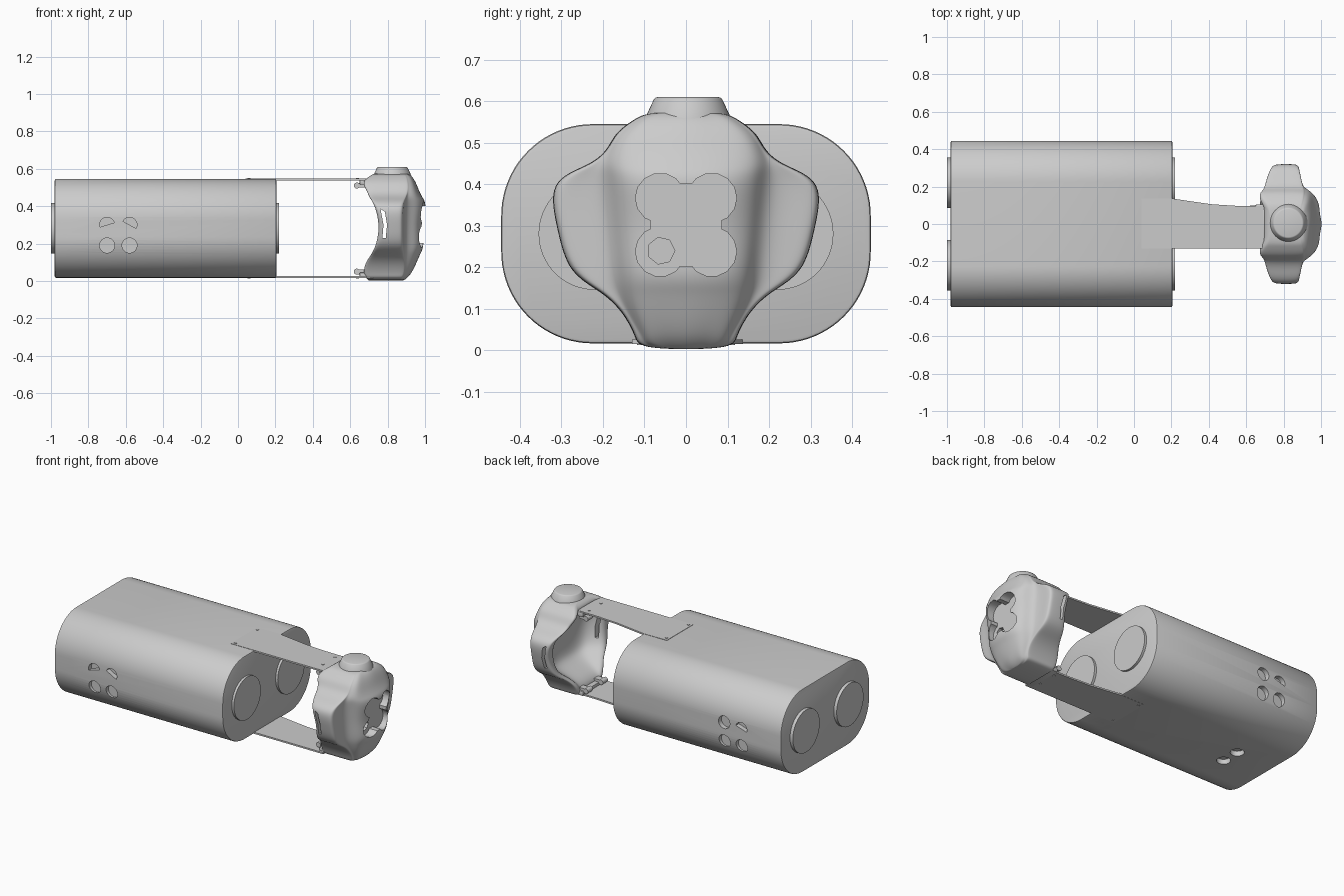
import bpy, bmesh, math
from mathutils import Matrix, Vector

cube = bpy.data.objects.get("Cube")
if cube:
    bpy.data.objects.remove(cube, do_unlink=True)

grey = bpy.data.materials.new("plain_grey")
grey.use_nodes = True
grey.diffuse_color = (0.6, 0.6, 0.6, 1)
grey.node_tree.nodes["Principled BSDF"].inputs["Base Color"].default_value = (0.6, 0.6, 0.6, 1)


def make(name, bm):
    bmesh.ops.recalc_face_normals(bm, faces=bm.faces)
    me = bpy.data.meshes.new(name)
    bm.to_mesh(me)
    bm.free()
    me.materials.append(grey)
    ob = bpy.data.objects.new(name, me)
    bpy.context.collection.objects.link(ob)
    return ob


def prism(name, pts, vec):
    """Extrude a planar outline along a vector."""
    bm = bmesh.new()
    f = bm.faces.new([bm.verts.new(p) for p in pts])
    r = bmesh.ops.extrude_face_region(bm, geom=[f])
    bmesh.ops.translate(bm, vec=vec, verts=[v for v in r["geom"] if isinstance(v, bmesh.types.BMVert)])
    return make(name, bm)


def cylinder(name, loc, axis, r1, depth, r2=None, segs=40):
    bm = bmesh.new()
    rot = Vector((0, 0, 1)).rotation_difference(Vector(axis)).to_matrix().to_4x4()
    bmesh.ops.create_cone(bm, cap_ends=True, segments=segs, radius1=r1, radius2=r1 if r2 is None else r2,
                          depth=depth, matrix=Matrix.Translation(loc) @ rot)
    return make(name, bm)


def box(name, loc, size):
    bm = bmesh.new()
    bmesh.ops.create_cube(bm, size=1, matrix=Matrix.Translation(loc) @ Matrix.Diagonal((*size, 1)))
    return make(name, bm)


def select(ob):
    bpy.ops.object.select_all(action="DESELECT")
    ob.select_set(True)
    bpy.context.view_layer.objects.active = ob


def apply_mod(ob, kind, **props):
    m = ob.modifiers.new(kind, kind)
    for k, v in props.items():
        setattr(m, k, v)
    select(ob)
    bpy.ops.object.modifier_apply(modifier=m.name)


def cut(ob, cutter):
    apply_mod(ob, "BOOLEAN", object=cutter, operation="DIFFERENCE", solver="EXACT")
    bpy.data.objects.remove(cutter, do_unlink=True)


def smooth(ob, angle=35):
    select(ob)
    bpy.ops.object.shade_smooth_by_angle(angle=math.radians(angle))


# Rounded case
R, N = 0.22, 20
outline = []
for k, (sy, sz) in enumerate([(1, 1), (-1, 1), (-1, -1), (1, -1)]):
    for i in range(N + 1):
        a = (k + i / N) * math.pi / 2
        outline.append((-0.98, sy * (0.445 - R) + R * math.cos(a), 0.281 + sz * (0.264 - R) + R * math.sin(a)))
case = prism("case", outline, (1.185, 0, 0))
apply_mod(case, "BEVEL", width=0.008, segments=2, limit_method="ANGLE", angle_limit=math.radians(60))


# Round recesses in both sides and underneath
def half_round(name, x, y, z, tilt):
    pts = [(x + 0.04 * math.cos(tilt + math.pi * i / 16), y - 0.03, z + 0.04 * math.sin(tilt + math.pi * i / 16))
           for i in range(17)]
    return prism(name, pts, (0, 0.06, 0))


for side in (-1, 1):
    for x in (-0.70, -0.58):
        cut(case, cylinder("cutter", (x, side * 0.445, 0.19), (0, 1, 0), 0.04, 0.06))
        if side == 1 and x == -0.58:
            cut(case, cylinder("cutter", (x, 0.445, 0.31), (0, 1, 0), 0.04, 0.06))
        else:
            cut(case, half_round("cutter", x, side * 0.445, 0.30, 0.3 if x == -0.70 else -0.5))
    cut(case, cylinder("cutter", (-0.71, side * 0.06, 0.018), (0, 0, 1), 0.04, 0.06))
smooth(case)

# Raised discs on both ends
for x, end in ((-0.985, "rear"), (0.205, "inner")):
    for side in (-1, 1):
        disc = cylinder(f"{end}_disc_{'left' if side > 0 else 'right'}", (x, side * 0.22, 0.281), (1, 0, 0), 0.135, 0.03, segs=64)
        smooth(disc)

# Tapered straps with studs
edge = [(0.04, 0.135), (0.2, 0.137), (0.3, 0.122), (0.42, 0.105), (0.55, 0.097), (0.69, 0.095)]
for name, z, stud_z in (("upper", 0.537, 0.547), ("lower", 0.016, 0.016)):
    prism(name + "_strap", [(x, y, z) for x, y in edge] + [(0.69, -0.13, z), (0.04, -0.13, z)], (0, 0, 0.01))
    for x, y in ((0.06, 0.11), (0.06, -0.11), (0.64, 0.06), (0.64, -0.06)):
        cylinder(name + "_stud", (x, y, stud_z), (0, 0, 1), 0.008, 0.006, segs=12)

# Head shell rows: z, half width, core half width, front x, side x, back x, cavity x
rows = [
    (0.002, 0.115, 0.08, 0.89, 0.87, 0.70, 0.70),
    (0.03, 0.12, 0.09, 0.925, 0.89, 0.67, 0.67),
    (0.09, 0.15, 0.12, 0.955, 0.895, 0.675, 0.70),
    (0.14, 0.20, 0.14, 0.975, 0.89, 0.71, 0.83),
    (0.185, 0.285, 0.15, 1.0, 0.885, 0.735, 0.86),
    (0.29, 0.31, 0.16, 0.988, 0.885, 0.758, 0.87),
    (0.41, 0.335, 0.17, 1.013, 0.885, 0.73, 0.86),
    (0.445, 0.235, 0.175, 0.99, 0.90, 0.70, 0.84),
    (0.48, 0.19, 0.165, 0.972, 0.91, 0.69, 0.79),
    (0.525, 0.172, 0.14, 0.955, 0.91, 0.66, 0.69),
    (0.56, 0.12, 0.10, 0.935, 0.90, 0.70, 0.70),
    (0.575, 0.09, 0.07, 0.91, 0.89, 0.73, 0.73),
]
bm = bmesh.new()
rings = []
for z, w, c, xf, xs, xb, xc in rows:
    half = [(c * 0.6, xf - 0.01), (c, xs * 0.4 + xf * 0.6), (min(c * 1.15, w * 0.97), xs), (w * 0.97, xs),
            (w, xs - 0.02), (w, xb + 0.02), (w * 0.97, xb), (w * 0.75, xb), (w * 0.68, xc)]
    pts = [(0, xf)] + half + [(0, xc)] + [(-y, x) for y, x in reversed(half)]
    rings.append([bm.verts.new((x, y, z)) for y, x in pts])
n = len(rings[0])
for a, b in zip(rings, rings[1:]):
    for i in range(n):
        bm.faces.new((a[i], a[(i + 1) % n], b[(i + 1) % n], b[i]))
for ring in (rings[0], rings[-1]):
    h = n // 2
    for i in range(h):
        quad = [ring[i], ring[i + 1], ring[(n - i - 1) % n], ring[(n - i) % n]]
        bm.faces.new(list(dict.fromkeys(quad)))
head = make("head_shell", bm)
apply_mod(head, "SUBSURF", levels=3)

# Four-lobed opening, small inner hole and side slots
for y in (-0.062, 0.062):
    for z in (0.238, 0.367):
        cut(head, cylinder("cutter", (1.0, y, z), (1, 0, 0), 0.06, 0.13, segs=14))
cut(head, box("cutter", (1.0, 0, 0.302), (0.13, 0.17, 0.2)))
cut(head, cylinder("cutter", (0.94, -0.06, 0.24), (1, 0, 0), 0.033, 0.06, segs=7))
slot = [(0.762, -0.4, 0.385), (0.785, -0.4, 0.37), (0.797, -0.4, 0.3), (0.79, -0.4, 0.23), (0.772, -0.4, 0.23), (0.778, -0.4, 0.3)]
cut(head, prism("cutter", slot, (0, 0.8, 0)))
smooth(head, 40)

# Top cap
cap = cylinder("top_cap", (0.825, 0.005, 0.58), (0, 0, 1), 0.108, 0.06, 0.08, segs=48)
apply_mod(cap, "BEVEL", width=0.006, segments=2, limit_method="ANGLE", angle_limit=math.radians(40))
smooth(cap)

# Buckles joining straps to head
for name, z, s in (("upper", 0.53, -1), ("lower", 0.03, 1)):
    b = box(name + "_buckle", (0.69, -0.005, z), (0.08, 0.22, 0.03))
    apply_mod(b, "BEVEL", width=0.006, segments=2)
    smooth(b)
    for y in (-0.075, 0.075):
        smooth(cylinder(name + "_hinge_pin", (0.635, y, z + s * 0.02), (0, 1, 0), 0.016, 0.05, segs=20))
        box(name + "_hinge_lug", (0.66, y, z + s * 0.018), (0.05, 0.04, 0.025))
